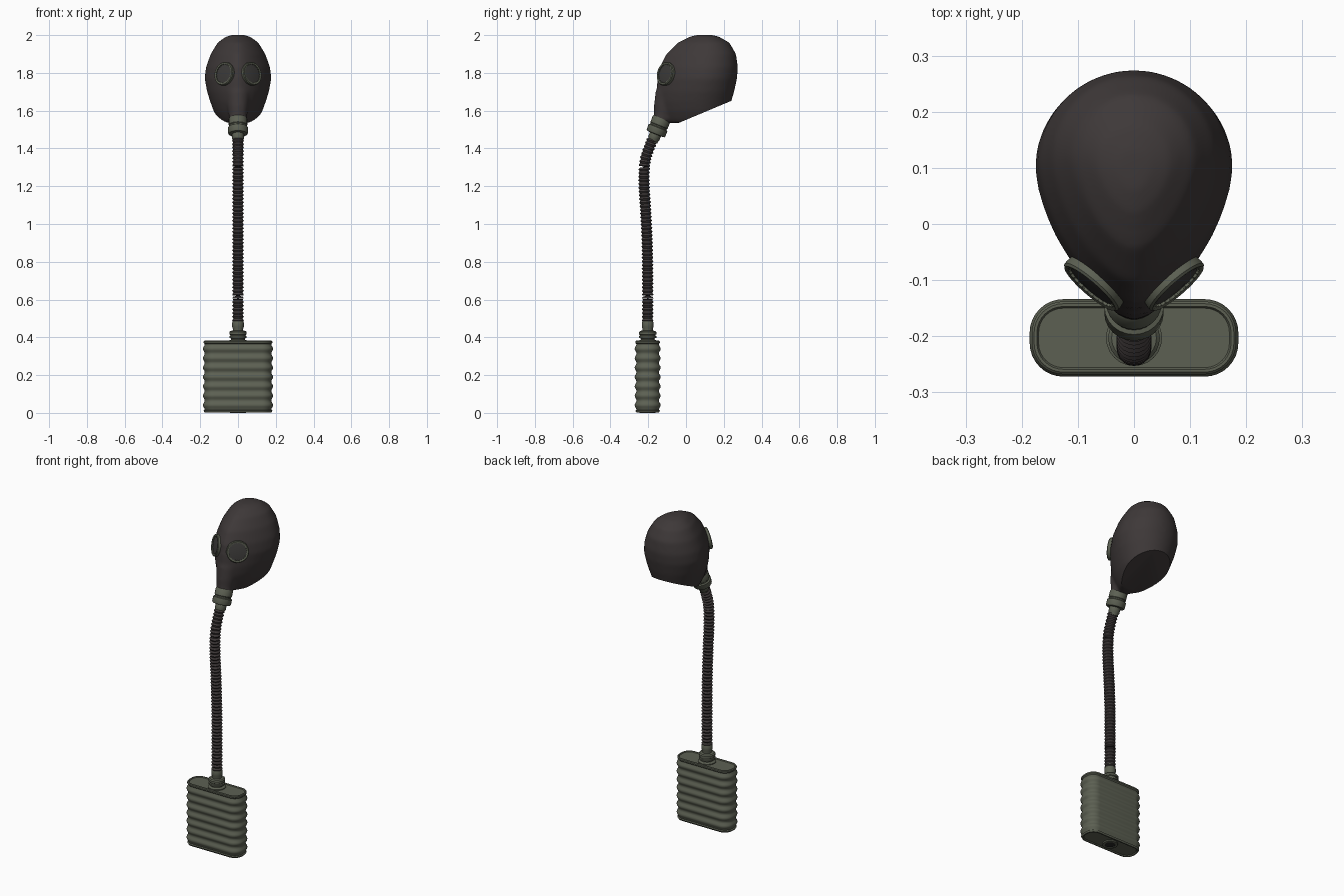
import bpy, bmesh
from math import sin, cos, pi, radians, copysign
from mathutils import Vector

cube = bpy.data.objects.get("Cube")
if cube:
    bpy.data.objects.remove(cube)


def material(name, rgb):
    m = bpy.data.materials.new(name)
    m.use_nodes = True
    m.diffuse_color = (*rgb, 1)
    bsdf = m.node_tree.nodes["Principled BSDF"]
    bsdf.inputs["Base Color"].default_value = (*rgb, 1)
    bsdf.inputs["Roughness"].default_value = 0.7
    return m


RUBBER = material("dark rubber", (0.048, 0.040, 0.040))
OLIVE = material("olive metal", (0.108, 0.118, 0.086))
LENS = material("smoked lens", (0.045, 0.043, 0.041))
BLACK = material("socket shadow", (0.02, 0.02, 0.018))


def smooth(obj, angle=35):
    bpy.ops.object.select_all(action='DESELECT')
    obj.select_set(True)
    bpy.context.view_layer.objects.active = obj
    bpy.ops.object.shade_smooth_by_angle(angle=radians(angle))


def loft(name, rings, mat, caps=True, angle=35, closed=False):
    """Skin a list of equal-length point rings."""
    bm = bmesh.new()
    loops = [[bm.verts.new(p) for p in ring] for ring in rings]
    n = len(loops[0])
    pairs = list(zip(loops, loops[1:]))
    if closed:
        pairs.append((loops[-1], loops[0]))
    for a, b in pairs:
        for i in range(n):
            j = (i + 1) % n
            bm.faces.new((a[i], a[j], b[j], b[i]))
    if caps and not closed:
        bm.faces.new(loops[0])
        bm.faces.new(loops[-1])
    bmesh.ops.recalc_face_normals(bm, faces=bm.faces)
    mesh = bpy.data.meshes.new(name)
    bm.to_mesh(mesh)
    bm.free()
    mesh.materials.append(mat)
    obj = bpy.data.objects.new(name, mesh)
    bpy.context.collection.objects.link(obj)
    smooth(obj, angle)
    return obj


def circle(center, axis, r, n=24):
    """Ring around an axis; r may be a number or a function of the angle."""
    rot = Vector(axis).to_track_quat('Z', 'Y').to_matrix()
    out = []
    for i in range(n):
        t = 2 * pi * i / n
        rad = r(t) if callable(r) else r
        out.append(Vector(center) + rot @ Vector((rad * cos(t), rad * sin(t), 0)))
    return out


def lathe(name, base, axis, profile, mat, n=24, **kw):
    axis = Vector(axis).normalized()
    return loft(name, [circle(Vector(base) + axis * h, axis, r, n) for r, h in profile], mat, **kw)


# Hood: egg-shaped sections (height, front, back, half width)
def egg(z, front, back, w, n=40):
    mid = front + (back - front) * 0.6
    pts = []
    for i in range(n):
        t = 2 * pi * i / n
        c, s = cos(t), sin(t)
        e = 1.0 if s > 0 else 1.25
        x = w * copysign(abs(c) ** e, c)
        y = mid + (back - mid) * s if s > 0 else mid - (mid - front) * abs(s) ** e
        pts.append((x, y, z))
    return pts


hood_sections = [(2.002, 0.06, 0.13, 0.025), (1.992, 0.02, 0.175, 0.065),
                 (1.96, -0.045, 0.23, 0.108), (1.90, -0.105, 0.265, 0.145),
                 (1.83, -0.14, 0.275, 0.170), (1.77, -0.152, 0.27, 0.177),
                 (1.70, -0.158, 0.255, 0.164), (1.65, -0.155, 0.24, 0.148),
                 (1.60, -0.14, 0.225, 0.130), (1.56, -0.12, 0.21, 0.108),
                 (1.535, -0.10, 0.19, 0.09)]
hood = loft("hood", [egg(*s) for s in hood_sections], RUBBER)

# Snout: (height, centre y, half width, half depth), blended into the hood
snout_sections = [(1.76, -0.06, 0.05, 0.075), (1.70, -0.082, 0.068, 0.08),
                  (1.63, -0.102, 0.06, 0.068), (1.58, -0.118, 0.05, 0.052),
                  (1.535, -0.133, 0.046, 0.046)]
snout = loft("snout", [[(rx * cos(2 * pi * i / 24), y + ry * sin(2 * pi * i / 24), z)
                        for i in range(24)] for z, y, rx, ry in snout_sections], RUBBER)
bpy.ops.object.select_all(action='DESELECT')
snout.select_set(True)
hood.select_set(True)
bpy.context.view_layer.objects.active = hood
bpy.ops.object.join()
remesh = hood.modifiers.new("blend", 'REMESH')
remesh.mode = 'VOXEL'
remesh.voxel_size = 0.01
relax = hood.modifiers.new("relax", 'SMOOTH')
relax.factor = 0.5
relax.iterations = 8
for name in ("blend", "relax"):
    bpy.ops.object.modifier_apply(modifier=name)

# Slanted neck cut
bm = bmesh.new()
bm.from_mesh(hood.data)
cut = bmesh.ops.bisect_plane(bm, geom=bm.verts[:] + bm.edges[:] + bm.faces[:],
                             plane_co=(0, 0.235, 1.65), plane_no=(0, 0.42, -1), clear_outer=True)
rim = [e for e in cut["geom_cut"] if isinstance(e, bmesh.types.BMEdge)]
bmesh.ops.edgeloop_fill(bm, edges=rim)
bmesh.ops.recalc_face_normals(bm, faces=bm.faces)
bm.to_mesh(hood.data)
bm.free()
hood.data.materials.clear()
hood.data.materials.append(RUBBER)
smooth(hood, 40)

# Eyepieces: crimped rim and slightly domed lens
for side, label in ((1, "left"), (-1, "right")):
    axis = Vector((side * 0.64, -0.74, 0.2)).normalized()
    base = Vector((side * 0.071, -0.106, 1.795))

    def teeth(t):
        return 0.048 + 0.004 * abs(sin(12 * t))

    rim_rings = [circle(base + axis * h, axis, r, 96) for r, h in
                 ((0.058, -0.03), (0.063, 0.0), (0.063, 0.008), (0.059, 0.012),
                  (teeth, 0.010), (teeth, 0.0))]
    loft(label + "_eye_rim", rim_rings, OLIVE, closed=True)
    lathe(label + "_lens", base, axis, [(0.054, 0.0), (0.054, 0.005), (0.03, 0.008), (0.01, 0.009)], LENS)

# Mask coupling, running down and forward from the snout
down = Vector((0, -0.37, -0.93))
lathe("mask_coupling", (0, -0.13, 1.555), down,
      [(0.044, -0.008), (0.049, 0.0), (0.049, 0.034), (0.046, 0.038), (0.046, 0.044),
       (0.053, 0.048), (0.053, 0.078), (0.049, 0.084), (0.034, 0.086)], OLIVE)
lathe("upper_hose_collar", (0, -0.161, 1.477), down,
      [(0.029, -0.01), (0.031, 0.004), (0.031, 0.028), (0.027, 0.034), (0.027, 0.046)], OLIVE)

# Corrugated hose along a smooth path in the side plane
path = [Vector((0, y, z)) for y, z in
        ((-0.165, 1.52), (-0.178, 1.45), (-0.215, 1.34), (-0.222, 1.22), (-0.213, 1.06),
         (-0.205, 0.88), (-0.203, 0.68), (-0.203, 0.48), (-0.203, 0.3))]


def spline(u):
    i = min(int(u), len(path) - 4)
    t = u - i
    a, b, c, d = path[i:i + 4]
    return 0.5 * (2 * b + (c - a) * t + (2 * a - 5 * b + 4 * c - d) * t * t
                  + (3 * b - a - 3 * c + d) * t ** 3)


samples = [spline((len(path) - 3) * i / 600) for i in range(601)]
dist = [0.0]
for a, b in zip(samples, samples[1:]):
    dist.append(dist[-1] + (b - a).length)
RIBS, STEPS = 50, 4
hose_rings, k = [], 0
for i in range(RIBS * STEPS + 1):
    target = dist[-1] * i / (RIBS * STEPS)
    while k < 599 and dist[k + 1] < target:
        k += 1
    p = samples[k].lerp(samples[k + 1], (target - dist[k]) / (dist[k + 1] - dist[k]))
    r = 0.0275 - 0.0035 * cos(2 * pi * i / STEPS)
    hose_rings.append(circle(p, samples[k] - samples[k + 1], r, 20))
loft("hose", hose_rings, RUBBER, angle=50)

# Canister: rounded box with horizontal ribs
CY = -0.203


def outline(z, off, hx=0.186, hy=0.069, r=0.06, n=8):
    pts = []
    for q, (sx, sy) in enumerate(((1, 1), (-1, 1), (-1, -1), (1, -1))):
        for i in range(n + 1):
            t = (q + i / n) * pi / 2
            pts.append((sx * (hx - r) + (r + off) * cos(t),
                        CY + sy * (hy - r) + (r + off) * sin(t), z))
    return pts


levels = [(0.008, -0.02), (0.003, -0.016), (0.003, -0.009), (0.012, -0.004)]
for i in range(7 * 6 + 1):
    levels.append((0.016 + 0.348 * i / 42, -0.005 - 0.005 * cos(2 * pi * i / 6)))
levels += [(0.37, -0.004), (0.378, -0.004), (0.382, -0.008), (0.382, -0.013), (0.377, -0.016)]
loft("canister", [outline(z, off) for z, off in levels], OLIVE, angle=40)

# Fittings above and below the canister
up = Vector((0, 0, 1))
lathe("canister_neck", (0, CY, 0.37), up,
      [(0.05, 0.0), (0.05, 0.012), (0.036, 0.018), (0.036, 0.024), (0.046, 0.027), (0.046, 0.036),
       (0.041, 0.039), (0.041, 0.043), (0.046, 0.046), (0.046, 0.058), (0.04, 0.064), (0.027, 0.066),
       (0.027, 0.074), (0.031, 0.086), (0.031, 0.108), (0.026, 0.12), (0.026, 0.13)], OLIVE)
lathe("bottom_socket", (0, CY, 0), up,
      [(0.042, 0.012), (0.042, 0.0), (0.029, 0.0), (0.029, 0.012)], OLIVE, closed=True)
lathe("bottom_socket_hole", (0, CY, 0.002), up, [(0.03, 0.0), (0.03, 0.005)], BLACK)
